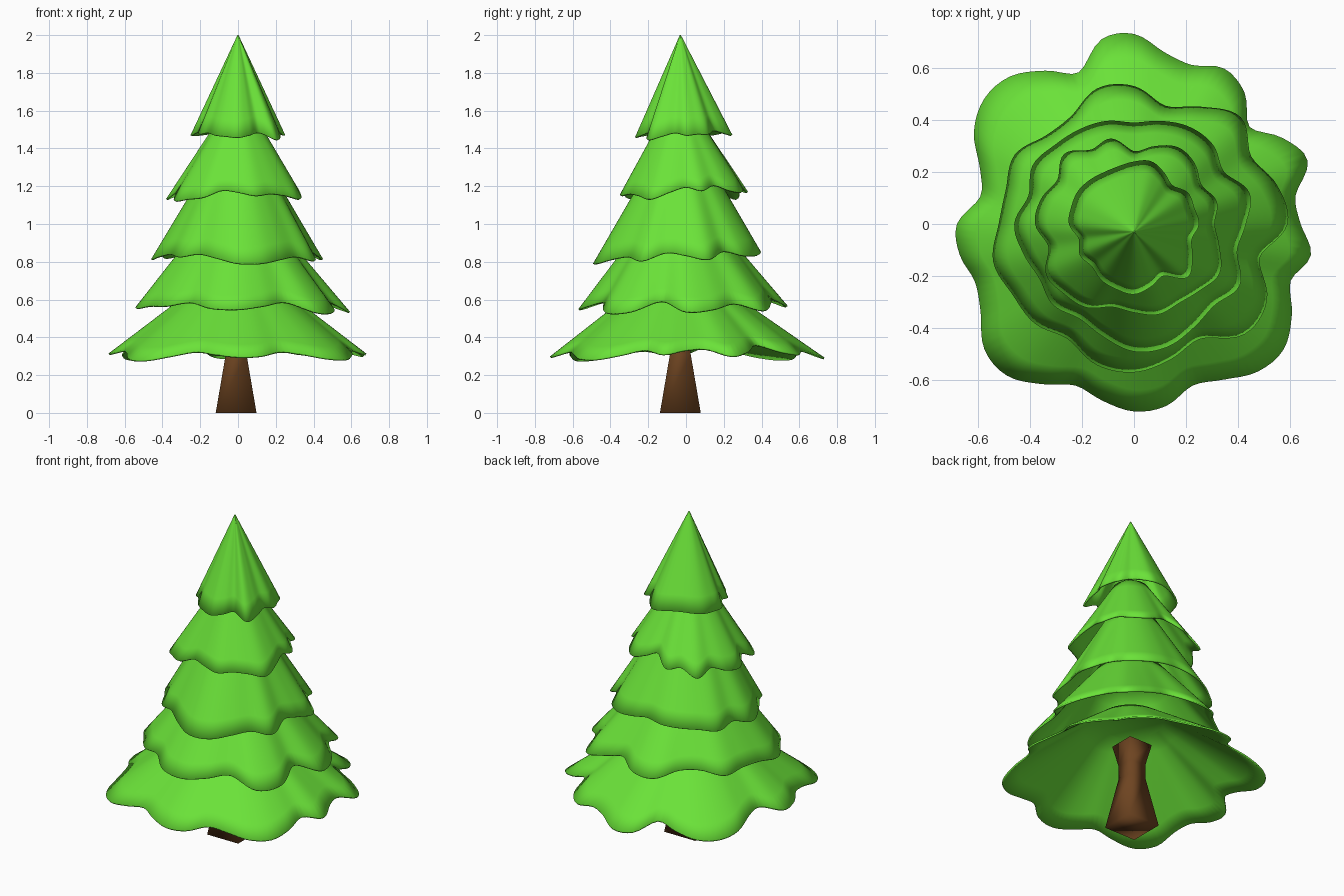
import bpy, bmesh, math
from mathutils import Vector

cube = bpy.data.objects.get("Cube")
if cube:
    bpy.data.objects.remove(cube, do_unlink=True)


def make_material(name, color):
    mat = bpy.data.materials.new(name)
    mat.use_nodes = True
    mat.diffuse_color = color
    shader = mat.node_tree.nodes["Principled BSDF"]
    shader.inputs["Base Color"].default_value = color
    shader.inputs["Roughness"].default_value = 0.9
    return mat


GREEN = make_material("leaf green", (0.145, 0.76, 0.04, 1))
BROWN = make_material("bark brown", (0.155, 0.058, 0.015, 1))
AXIS = Vector((0, -0.03, 0))
SEGMENTS = 144
RINGS = 6


def make_object(name, bm, material, smooth_angle):
    mesh = bpy.data.meshes.new(name)
    bmesh.ops.recalc_face_normals(bm, faces=bm.faces)
    bm.to_mesh(mesh)
    bm.free()
    obj = bpy.data.objects.new(name, mesh)
    bpy.context.collection.objects.link(obj)
    mesh.materials.append(material)
    bpy.ops.object.select_all(action="DESELECT")
    obj.select_set(True)
    bpy.context.view_layer.objects.active = obj
    bpy.ops.object.shade_smooth_by_angle(angle=math.radians(smooth_angle))
    return obj


def loop_value(values, u):
    """Smooth periodic curve through evenly spaced values, u from zero to one."""
    n = len(values)
    i = int(u * n)
    f = u * n - i
    a, b, c, d = (values[(i + k) % n] for k in (-1, 0, 1, 2))
    slope_b, slope_c = (c - a) / 2, (d - b) / 2
    return (b + slope_b * f
            + (3 * (c - b) - 2 * slope_b - slope_c) * f ** 2
            + (2 * (b - c) + slope_b + slope_c) * f ** 3)


def bridge(bm, lower, upper):
    n = len(lower)
    for i in range(n):
        j = (i + 1) % n
        bm.faces.new((lower[i], lower[j], upper[j], upper[i]))


def make_tier(name, top, top_radius, hem, droop, outline):
    """Skirt of straight pleats from a round top to a hem outline in hundredths."""
    radii = [loop_value(outline, i / SEGMENTS) / 100 for i in range(SEGMENTS)]
    mean = sum(radii) / SEGMENTS
    bm = bmesh.new()
    rings = [[] for _ in range(RINGS + 1)]
    for i, radius in enumerate(radii):
        angle = math.tau * i / SEGMENTS
        ray = Vector((math.cos(angle), math.sin(angle), 0))
        start = AXIS + ray * top_radius + Vector((0, 0, top))
        end = ray * radius + Vector((0, 0, hem - droop * (radius - mean)))
        for k, ring in enumerate(rings):
            ring.append(bm.verts.new(start.lerp(end, k / RINGS)))
    for upper, lower in zip(rings, rings[1:]):
        bridge(bm, lower, upper)
    bm.faces.new(rings[0])
    obj = make_object(name, bm, GREEN, 60)
    shell = obj.modifiers.new("thickness", "SOLIDIFY")
    shell.thickness = 0.01
    shell.offset = -1


# Branch tiers, top to bottom; outlines run counterclockwise from +x
make_tier("top_tier", 2.0, 0.003, 1.475, 0.6,
          [25, 24, 24, 21, 23, 25, 24, 23, 23, 24, 25, 25,
           25, 22, 24, 23, 25, 26, 27, 25, 23, 29, 26, 23])
make_tier("upper_tier", 1.56, 0.1, 1.165, 0.9,
          [31, 33, 30, 33, 34, 31, 28, 34, 33, 38, 34, 37,
           38, 34, 39, 38, 37, 33, 34, 36, 35, 36, 38, 34])
make_tier("middle_tier", 1.33, 0.15, 0.83, 0.7,
          [43, 46, 40, 43, 43, 41, 39, 41, 42, 43, 45, 42,
           46, 44, 42, 44, 42, 45, 49, 49, 46, 44, 47, 41])
make_tier("lower_tier", 1.0, 0.2, 0.57, 0.6,
          [59, 57, 52, 58, 52, 47, 53, 54, 48, 48, 53, 51,
           52, 56, 54, 54, 51, 56, 57, 54, 51, 60, 59, 50])
make_tier("bottom_tier", 0.69, 0.19, 0.315, 0.45,
          [64, 63, 71, 66, 58, 66, 69, 65, 67, 73, 72, 62,
           68, 74, 75, 71, 63, 60, 68, 68, 65, 68, 75, 76,
           71, 66, 69, 72, 71, 66, 69, 74, 75, 70, 64, 69])

# Square trunk, waisted under the branches
bm = bmesh.new()
levels = []
for z, half in ((0, 0.108), (0.31, 0.055), (0.4, 0.054), (0.53, 0.08)):
    levels.append([bm.verts.new((x * half, y * half, z))
                   for x, y in ((-1, -1), (1, -1), (1, 1), (-1, 1))])
for lower, upper in zip(levels, levels[1:]):
    bridge(bm, lower, upper)
bm.faces.new(levels[0])
bm.faces.new(levels[-1])
trunk = make_object("trunk", bm, BROWN, 180)
trunk.location = AXIS + Vector((-0.01, 0, 0))
